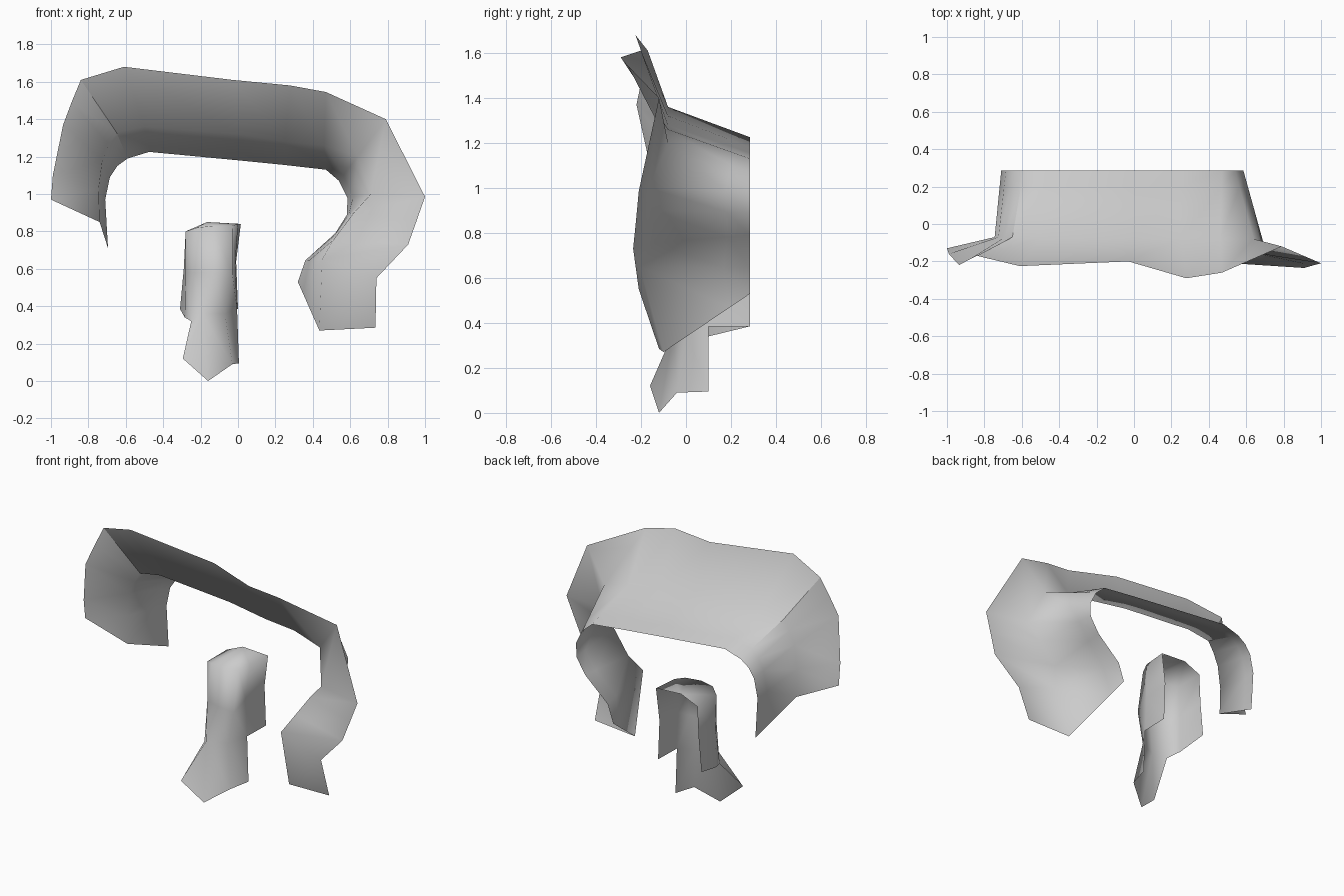
import bpy, bmesh
from mathutils import Vector

cube = bpy.data.objects.get("Cube")
if cube:
    bpy.data.objects.remove(cube)

grey = bpy.data.materials.new("plain_grey")
grey.use_nodes = True
grey.diffuse_color = (0.6, 0.6, 0.6, 1)
grey.node_tree.nodes["Principled BSDF"].inputs["Base Color"].default_value = (0.6, 0.6, 0.6, 1)


def loft(name, rails, caps=(), crease=()):
    """Skin neighbouring rails; None leaves a gap, caps and crease list (rail, point) corners."""
    bm = bmesh.new()
    grid = [[bm.verts.new(p) if p else None for p in rail] for rail in rails]
    for a, b in zip(grid, grid[1:]):
        for i in range(len(a) - 1):
            quad = (a[i], a[i + 1], b[i + 1], b[i])
            if all(quad):
                bm.faces.new(quad)
    for cap in caps:
        bm.faces.new([grid[r][i] for r, i in cap])
    bmesh.ops.recalc_face_normals(bm, faces=bm.faces)
    for face in bm.faces:
        face.smooth = True
    for (r, i), (s, j) in zip(crease, crease[1:]):
        bm.edges.get((grid[r][i], grid[s][j])).smooth = False
    mesh = bpy.data.meshes.new(name)
    bm.to_mesh(mesh)
    bm.free()
    mesh.materials.append(grey)
    obj = bpy.data.objects.new(name, mesh)
    bpy.context.collection.objects.link(obj)


# Arch: flared front rim, folded middle line and flat back rim, right to left
front_rim = [(-1, -.13, .97), (-.99, -.16, 1.1), (-.935, -.22, 1.37), (-.89, -.195, 1.49),
             (-.84, -.17, 1.61), (-.61, -.225, 1.68), (-.03, -.2, 1.61), (.28, -.29, 1.58),
             (.47, -.26, 1.545), (.79, -.12, 1.4), (1, -.21, .985), (.955, -.222, .857),
             (.91, -.235, .73), (.74, -.21, .55), (.735, -.12, .285)]
fold = [(-.74, -.07, .85), (-.745, -.07, 1.03), (-.725, -.07, 1.18), (-.69, -.07, 1.265),
        (-.65, -.07, 1.33), (-.5, -.08, 1.36), (0, -.08, 1.32), (.25, -.08, 1.28),
        (.46, -.08, 1.26), (.64, -.08, 1.2), (.71, -.165, 1), (.62, -.15, .9),
        (.51, -.14, .755), (.45, -.205, .65), (.435, -.1, .27)]
back_rim = [(x, .285, z) for x, z in
            [(-.695, .71), (-.71, .97), (-.685, 1.09), (-.645, 1.15), (-.59, 1.19),
             (-.475, 1.225), (0, 1.18), (.25, 1.155), (.47, 1.13), (.54, 1.07),
             (.585, .98), (.583, .89), (.52, .79), (.36, .645), (.32, .53)]]
inner = [tuple(Vector(a).lerp(Vector(b), .76)) for a, b in zip(fold, back_rim)]
loft("arch_shell", [front_rim, fold, inner, back_rim], crease=[(0, 4), (1, 4), (2, 4)])

# Centre post: open channel wrapped from its right back edge to its left back edge
rows = [
    [(-.28, .285, .8), (-.28, .09, .8), (-.22, .04, .82), (-.13, .03, .83),
     (-.03, .05, .83), (0, .12, .84), (.015, .285, .84)],
    [(-.29, .285, .6), (-.28, .1, .58), (-.24, .03, .58), (-.13, -.005, .58),
     (-.03, 0, .57), (-.015, .1, .62), (-.01, .285, .64)],
    [(-.31, .285, .385), (-.285, .1, .34), (-.25, .015, .32), (-.19, -.055, .36),
     (-.07, 0, .36), (-.005, .1, .385), (0, .285, .385)],
    [None, None, (-.295, -.16, .12), (-.16, -.12, 0), (-.03, -.04, .09), (.005, .1, .095), None],
    # Back peak of the roof
    [None, None, None, (-.165, .285, .85), None, None, None],
]
roof = [[(0, i), (0, i + 1), (4, 3)] for i in range(6)]
loft("centre_post", rows, caps=roof)
